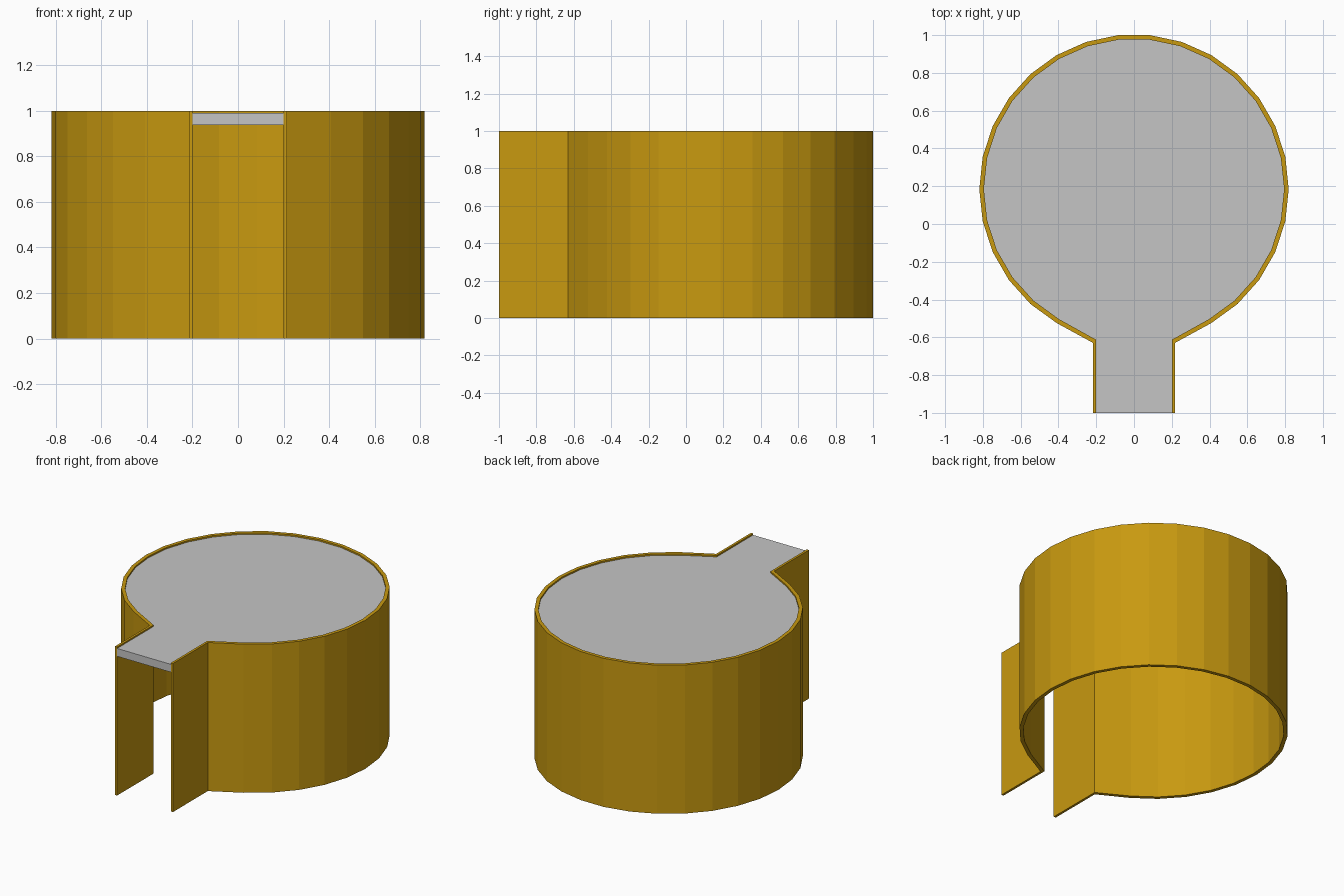
import bpy, bmesh, math

if "Cube" in bpy.data.objects:
    bpy.data.objects.remove(bpy.data.objects["Cube"])

YC = 0.185          # centre of the round part
SIDES = 30          # 12 degree facets


def material(name, colour):
    m = bpy.data.materials.new(name)
    m.diffuse_color = (*colour, 1)
    m.use_nodes = True
    m.node_tree.nodes["Principled BSDF"].inputs["Base Color"].default_value = m.diffuse_color
    return m


gold = material("gold", (0.578, 0.319, 0.005))
grey = material("light grey", (0.56, 0.56, 0.56))


def keyhole(radius, half_width, neck_y):
    """Open keyhole outline, from the right neck end round to the left."""
    arc = [(radius * math.cos(math.radians(a)), YC + radius * math.sin(math.radians(a)))
           for a in range(-60, 241, 360 // SIDES)]
    return ([(half_width, -1.0), (half_width, neck_y)] + arc
            + [(-half_width, neck_y), (-half_width, -1.0)])


def extrude(name, outline, z0, z1, mat):
    """Upright prism from a flat closed outline made of quads or one n-gon."""
    bm = bmesh.new()
    for loop in outline:
        bm.faces.new([bm.verts.new((x, y, z0)) for x, y in loop])
    bmesh.ops.remove_doubles(bm, verts=bm.verts, dist=1e-5)
    geom = bmesh.ops.extrude_face_region(bm, geom=bm.faces[:], use_keep_orig=True)["geom"]
    for v in geom:
        if isinstance(v, bmesh.types.BMVert):
            v.co.z = z1
    bmesh.ops.recalc_face_normals(bm, faces=bm.faces)
    me = bpy.data.meshes.new(name)
    bm.to_mesh(me)
    bm.free()
    me.materials.append(mat)
    ob = bpy.data.objects.new(name, me)
    bpy.context.collection.objects.link(ob)
    return ob


outer = keyhole(0.819, 0.216, -0.63)
inner = keyhole(0.795, 0.2, -0.613)

# wall: ring of quads between both outlines, open at the front
ring = [(outer[i], outer[i + 1], inner[i + 1], inner[i]) for i in range(len(outer) - 1)]
extrude("wall", ring, 0.0, 1.0, gold)

# roof slab: fills the inner outline, slightly below the rim
extrude("roof", [inner], 0.937, 0.99, grey)
